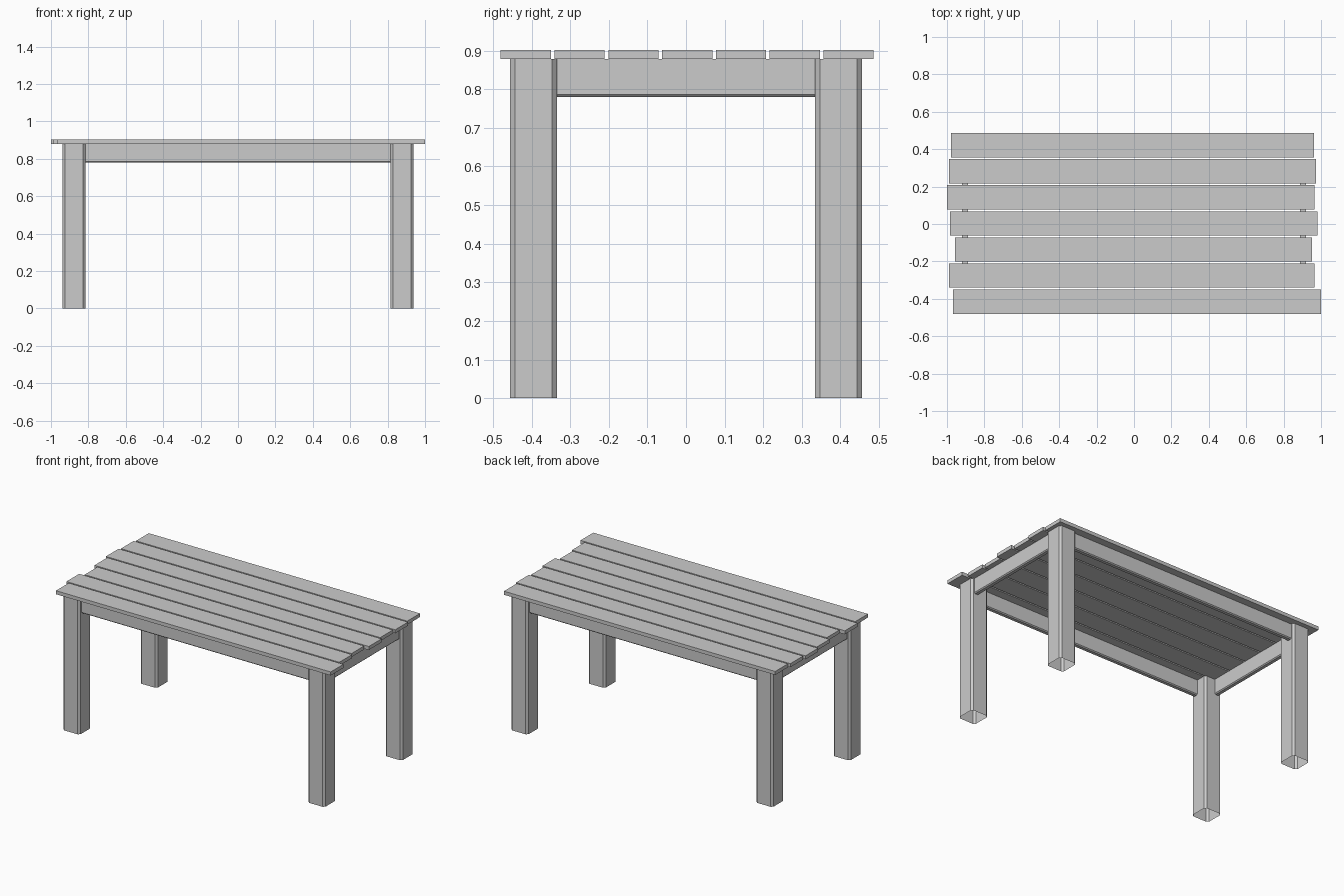
import bpy, bmesh

if "Cube" in bpy.data.objects:
    bpy.data.objects.remove(bpy.data.objects["Cube"])


def extrude_profile(name, points, offset):
    """Sweep a closed outline into an open-ended tube of flat faces."""
    bm = bmesh.new()
    a = [bm.verts.new(p) for p in points]
    b = [bm.verts.new([p[i] + offset[i] for i in range(3)]) for p in points]
    n = len(points)
    for i in range(n):
        j = (i + 1) % n
        bm.faces.new((a[i], a[j], b[j], b[i]))
    return finish(name, bm)


def finish(name, bm):
    bmesh.ops.recalc_face_normals(bm, faces=bm.faces)
    mesh = bpy.data.meshes.new(name)
    bm.to_mesh(mesh)
    bm.free()
    obj = bpy.data.objects.new(name, mesh)
    bpy.context.collection.objects.link(obj)
    return obj


def box(name, x0, x1, y0, y1, z0, z1):
    bm = bmesh.new()
    bmesh.ops.create_cube(bm, size=1)
    for v in bm.verts:
        v.co = ((x0, x1)[v.co.x > 0], (y0, y1)[v.co.y > 0], (z0, z1)[v.co.z > 0])
    return finish(name, bm)


TOP, UNDER, APRON_Z = 0.902, 0.879, 0.780
LEG_X, LEG_Y, HALF, CUT = 0.877, 0.395, 0.061, 0.0125

# Chamfered legs, open at the foot
for sx, side in ((-1, "left"), (1, "right")):
    for sy, end in ((-1, "front"), (1, "back")):
        h, k = HALF, HALF - CUT
        outline = [(h, -k), (h, k), (k, h), (-k, h), (-h, k), (-h, -k), (-k, -h), (k, -h)]
        pts = [(sx * LEG_X + x, sy * LEG_Y + y, 0) for x, y in outline]
        extrude_profile(f"{end}_{side}_leg", pts, (0, 0, UNDER))

# Aprons between the legs, with chamfered lower edges
section = [(-0.016, UNDER), (-0.016, APRON_Z + 0.006), (-0.010, APRON_Z),
           (0.010, APRON_Z), (0.016, APRON_Z + 0.006), (0.016, UNDER)]
span_x, span_y = LEG_X - HALF, LEG_Y - HALF
for s, long_name, short_name in ((-1, "front_apron", "left_apron"), (1, "back_apron", "right_apron")):
    extrude_profile(long_name, [(-span_x, s * 0.421 + t, z) for t, z in section], (2 * span_x, 0, 0))
    extrude_profile(short_name, [(s * 0.904 + t, -span_y, z) for t, z in section], (0, 2 * span_y, 0))

# Tabletop planks of uneven length, front to back
ends = [(-0.967, 1.0), (-0.99, 0.964), (-0.957, 0.953), (-0.984, 0.980),
        (-1.0, 0.964), (-0.99, 0.974), (-0.979, 0.963)]
for i, (x0, x1) in enumerate(ends):
    y = (i - 3) * 0.1393
    box(f"plank_{i + 1}", x0, x1, y + 0.003 - 0.065, y + 0.003 + 0.065, UNDER, TOP)
